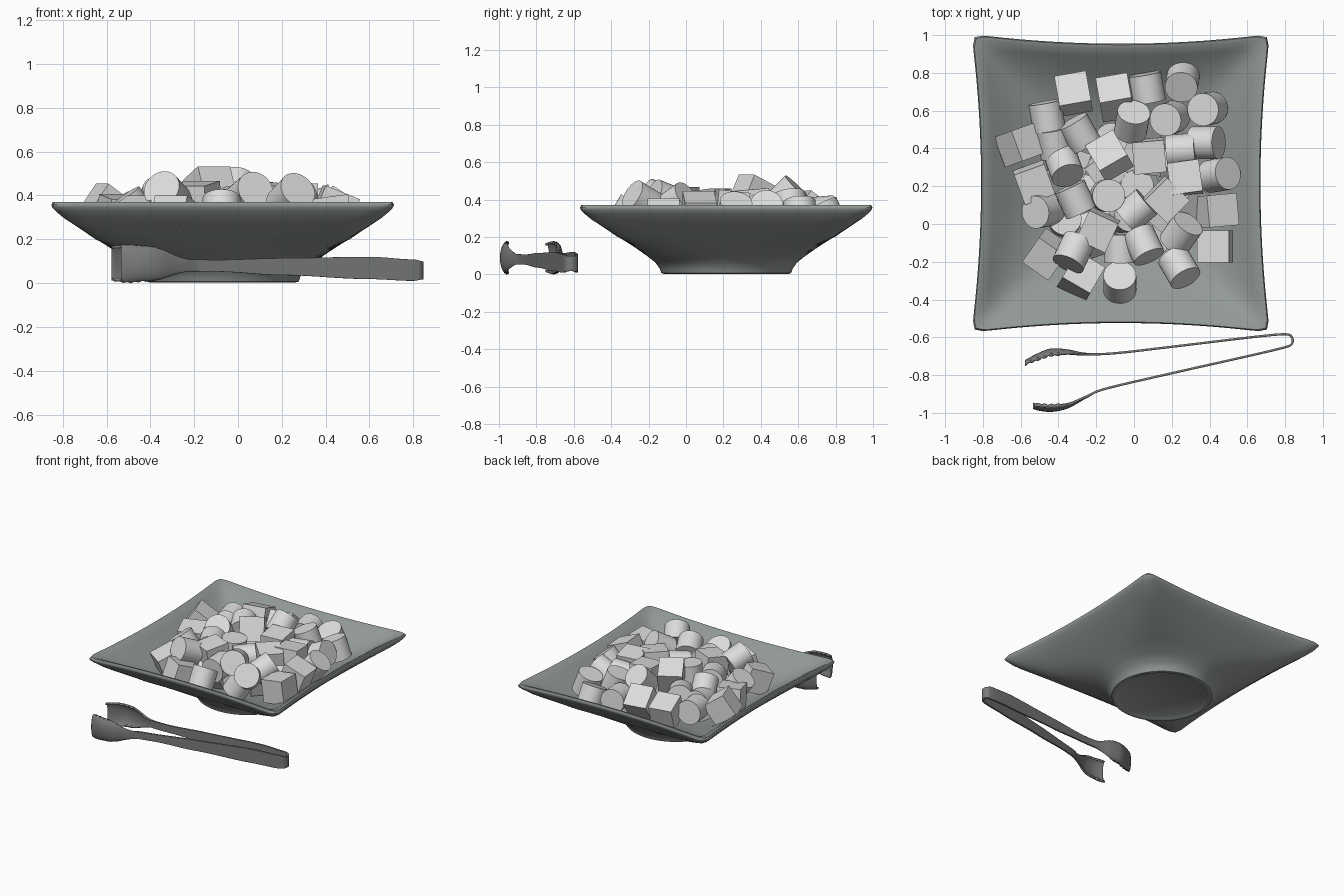
import bpy, bmesh, math, random
from mathutils import Matrix, Vector

if "Cube" in bpy.data.objects:
    bpy.data.objects.remove(bpy.data.objects["Cube"], do_unlink=True)
random.seed(4)


def material(name, rgb):
    m = bpy.data.materials.new(name)
    m.use_nodes = True
    m.diffuse_color = (*rgb, 1)
    bsdf = next(n for n in m.node_tree.nodes if n.type == "BSDF_PRINCIPLED")
    bsdf.inputs["Base Color"].default_value = (*rgb, 1)
    return m


glaze = material("grey green glaze", (0.29, 0.32, 0.31))
steel = material("dark steel", (0.19, 0.195, 0.195))
sugar = material("pale sugar", (0.72, 0.72, 0.72))


def finish(bm, name, mat, angle=None):
    mesh = bpy.data.meshes.new(name)
    bmesh.ops.recalc_face_normals(bm, faces=bm.faces[:])
    bm.to_mesh(mesh)
    bm.free()
    mesh.materials.append(mat)
    ob = bpy.data.objects.new(name, mesh)
    bpy.context.collection.objects.link(ob)
    if angle:
        bpy.ops.object.select_all(action="DESELECT")
        ob.select_set(True)
        bpy.context.view_layer.objects.active = ob
        bpy.ops.object.shade_smooth_by_angle(angle=math.radians(angle))
    return ob


def skin(bm, rows, closed):
    """Bridge neighbouring rows of points with quads."""
    grid = [[bm.verts.new(p) for p in row] for row in rows]
    count = len(rows[0])
    for a, b in zip(grid, grid[1:]):
        for i in range(count if closed else count - 1):
            j = (i + 1) % count
            bm.faces.new((a[i], a[j], b[j], b[i]))
    return grid


# Bowl: round foot that opens into a square rim with drawn-in sides
BOWL = Vector((-0.07, 0.215, 0))
FOOT, RIM = 0.355, 0.782


def bowl_ring(half, z, count=160):
    square = max(0, (half - FOOT) / (RIM - FOOT))
    power = 2 + 34 * square ** 2.5
    pinch = 0.065 * square
    ring = []
    for i in range(count):
        a = math.tau * i / count
        c, s = math.cos(a), math.sin(a)
        r = (abs(c) ** power + abs(s) ** power) ** (-1 / power)
        px, py = c * r, s * r
        ring.append(Vector((px * (1 - pinch * (1 - py * py)),
                            py * (1 - pinch * (1 - px * px)), 0)))
    scale = half / max(p.x for p in ring)
    return [BOWL + p * scale + Vector((0, 0, z)) for p in ring]


profile = [(0.3, 0.02), (0.32, 0.008), (0.333, 0.003), (0.347, 0.007),
           (FOOT, 0.03), (0.38, 0.065), (0.425, 0.1), (0.485, 0.142),
           (0.585, 0.203), (0.675, 0.264), (0.725, 0.297), (0.762, 0.328),
           (0.778, 0.346), (RIM, 0.358), (0.775, 0.37), (0.755, 0.367),
           (0.7, 0.335), (0.6, 0.265), (0.48, 0.19), (0.35, 0.13), (0.2, 0.1)]
bm = bmesh.new()
rings = skin(bm, [bowl_ring(h, z) for h, z in profile], True)
bm.faces.new(rings[0])
bm.faces.new(rings[-1])
finish(bm, "square_bowl", glaze, 50)


# Sugar pieces in a heap: x, y, z, heading, tilt
def turn(heading, tilt, axis):
    return (Matrix.Rotation(math.radians(heading), 4, "Z")
            @ Matrix.Rotation(math.radians(tilt), 4, axis))


def add_cube(name, x, y, z, heading, tilt):
    bm = bmesh.new()
    place = Matrix.Translation((x, y, z)) @ turn(heading, tilt, "X")
    bmesh.ops.create_cube(bm, size=0.17, matrix=place)
    finish(bm, name, sugar)


def add_drum(name, x, y, z, heading, tilt):
    bm = bmesh.new()
    place = Matrix.Translation((x, y, z)) @ turn(heading, tilt, "Y")
    bmesh.ops.create_cone(bm, cap_ends=True, segments=32, radius1=0.087,
                          radius2=0.087, depth=0.15, matrix=place)
    finish(bm, name, sugar, 40)


cubes = [(-.32, .69, .33, 10, -20), (-.1, .67, .33, 10, -38),
         (-.6, .42, .335, 110, 35), (-.53, .22, .31, 20, 8),
         (-.13, .36, .42, 30, -25), (.08, .36, .37, 5, 5),
         (.27, .24, .36, 8, -6), (.17, .13, .365, 45, 6),
         (.44, .07, .335, 95, 22), (.43, -.12, .31, 90, -8),
         (-.19, -.03, .37, -25, 8), (-.46, -.16, .29, -35, 22),
         (-.28, -.28, .29, -30, -20)]
drums = [(-.46, .57, .33, 100, 85), (-.29, .48, .36, 120, 80),
         (-.42, .43, .33, 100, 80), (-.37, .31, .37, -70, 50),
         (-.31, .13, .36, 115, 85), (-.48, .07, .33, 190, 35),
         (-.14, .15, .36, 0, 5), (.01, .07, .36, 40, 85),
         (-.01, .54, .415, 80, 45), (.07, .72, .33, 100, 85),
         (.255, .755, .31, -100, 25), (.19, .56, .36, 200, 20),
         (.39, .61, .32, 190, 20), (.38, .43, .34, 0, 65),
         (.45, .26, .33, 10, 40), (.25, -.05, .38, 55, 60),
         (.05, -.11, .4, -65, 70), (-.07, -.13, .34, 90, 88),
         (-.32, -.15, .4, -115, 66), (.24, -.23, .39, -60, 62),
         (-.075, -.31, .32, 90, 30), (.25, .39, .34, 5, 85)]
for i, place in enumerate(cubes):
    add_cube(f"sugar_cube_{i + 1}", *place)
for i, place in enumerate(drums):
    add_drum(f"sugar_drum_{i + 1}", *place)

# Buried pieces that fill the gaps of the heap
for i in range(14):
    a, r = i * 2.4, 0.1 * math.sqrt(i + 0.5)
    add = add_cube if i % 2 else add_drum
    add(f"buried_sugar_{i + 1}", -0.06 + r * math.cos(a), 0.2 + r * math.sin(a),
        0.235, random.uniform(0, 90), random.uniform(0, 50))


# Tongs: one bent strip with cupped, toothed ends
def smooth_path(points, steps=8):
    pts = [Vector(p) for p in points]
    pts = [2 * pts[0] - pts[1]] + pts + [2 * pts[-1] - pts[-2]]
    out = []
    for a, b, c, d in zip(pts, pts[1:], pts[2:], pts[3:]):
        for k in range(steps):
            t = k / steps
            out.append(0.5 * (2 * b + (c - a) * t + (2 * a - 5 * b + 4 * c - d) * t * t
                              + (3 * b - a - 3 * c + d) * t ** 3))
    return out + [pts[-2]]


def ease(x, a, b):
    t = min(1, max(0, (x - a) / (b - a)))
    return t * t * (3 - 2 * t)


# Strip outline: x, lower edge, upper edge
outline = [(-0.6, 0.015, 0.165), (-0.5, 0.004, 0.174), (-0.42, 0.01, 0.168),
           (-0.22, 0.054, 0.108), (-0.1, 0.052, 0.106), (0.2, 0.036, 0.114),
           (0.6, 0.018, 0.12), (0.8, 0.01, 0.108), (0.85, 0.018, 0.097)]


def strip_edges(x):
    for (xa, la, ua), (xb, lb, ub) in zip(outline, outline[1:]):
        if x <= xb:
            t = ease(x, xa, xb)
            return la + (lb - la) * t, ua + (ub - ua) * t
    return outline[-1][1:]


path = smooth_path([(-.575, -.726), (-.52, -.696), (-.46, -.67), (-.42, -.664),
                    (-.35, -.67), (-.25, -.688), (-.1, -.684), (.2, -.65),
                    (.6, -.602), (.79, -.584), (.835, -.598), (.835, -.635),
                    (.79, -.655), (.6, -.7), (.2, -.79), (-.15, -.872),
                    (-.25, -.915), (-.35, -.97), (-.43, -.988), (-.49, -.985),
                    (-.532, -.974)])
rows = []
wrap = math.radians(78)
for i, p in enumerate(path):
    inward = -1 if i < len(path) / 2 else 1
    low, high = strip_edges(p.x)
    cup = 0.028 * ease(-p.x, 0.2, 0.45) * (1 - 0.45 * ease(-p.x, 0.47, 0.58))
    tooth = 0.01 * abs(math.sin(p.x * 90)) * ease(-p.x, 0.34, 0.4)
    row = []
    for k in range(15):
        t = k / 7 - 1
        z = (low + high) / 2 + (high - low) / 2 * math.sin(t * wrap) / math.sin(wrap)
        y = cup * (1 - math.cos(t * wrap)) / (1 - math.cos(wrap))
        if abs(t) > 0.99:
            y += tooth
            z -= t * tooth * 0.6
        row.append((p.x, p.y + inward * y, z))
    rows.append(row)
bm = bmesh.new()
skin(bm, rows, False)
tongs = finish(bm, "serving_tongs", steel, 50)
thick = tongs.modifiers.new("thickness", "SOLIDIFY")
thick.thickness = 0.012
thick.offset = 0
